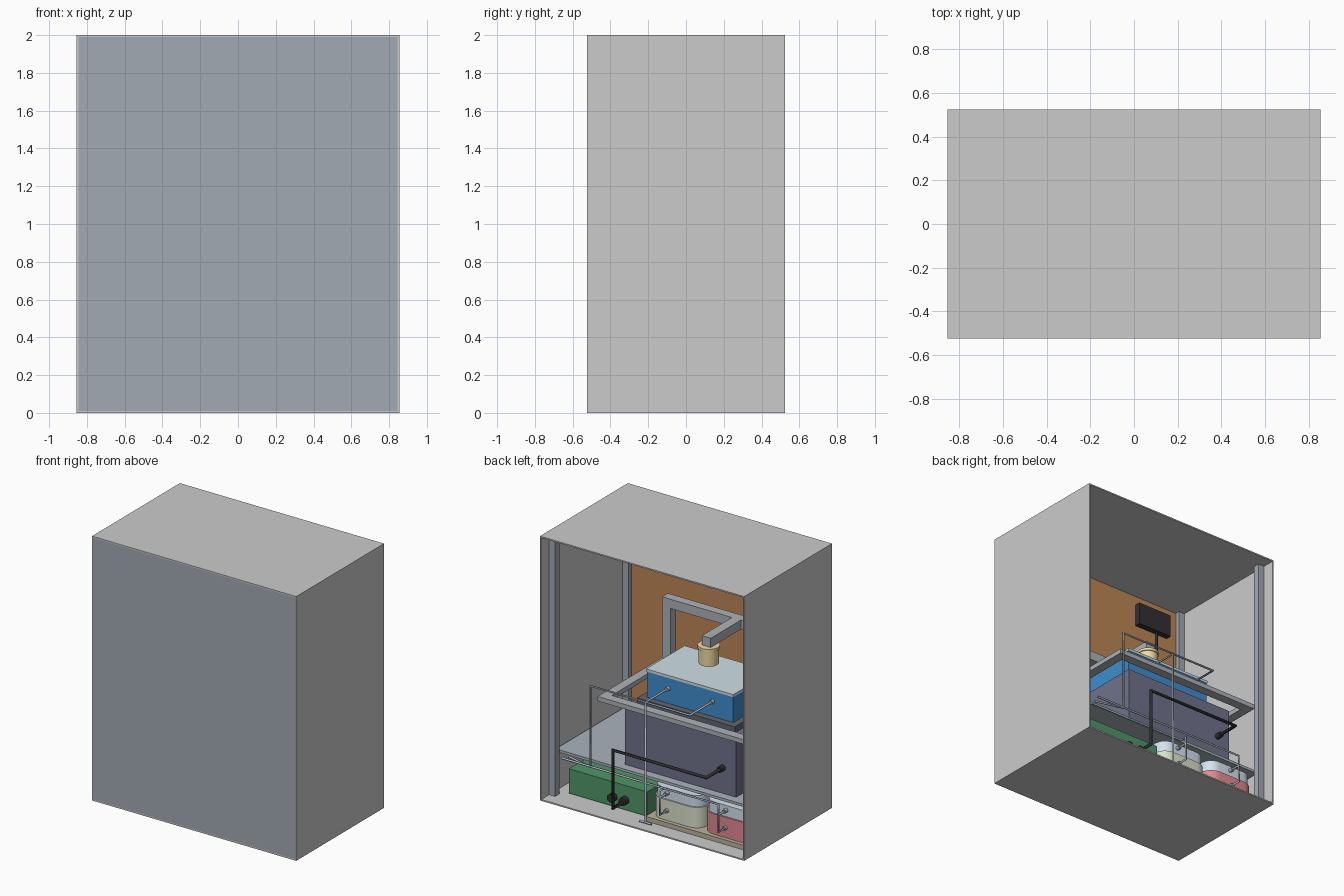
import bpy, bmesh

if "Cube" in bpy.data.objects:
    bpy.data.objects.remove(bpy.data.objects["Cube"])

MATS = {}
COLORS = {
    "slate": (0.36, 0.40, 0.45), "steel": (0.42, 0.45, 0.48), "copper": (0.50, 0.24, 0.09),
    "shelf": (0.40, 0.45, 0.50), "navy": (0.16, 0.17, 0.26), "blue": (0.05, 0.27, 0.62),
    "lid": (0.62, 0.74, 0.80), "black": (0.03, 0.03, 0.035), "charcoal": (0.12, 0.13, 0.15),
    "brass": (0.85, 0.70, 0.38), "green": (0.08, 0.30, 0.14), "sage": (0.70, 0.75, 0.60),
    "red": (0.75, 0.25, 0.29), "glass": (0.66, 0.76, 0.86), "pipe": (0.42, 0.50, 0.58),
    "wood": (0.50, 0.45, 0.33),
}


def paint(obj, color):
    if color:
        if color not in MATS:
            MATS[color] = bpy.data.materials.new(color)
            MATS[color].diffuse_color = (*COLORS[color], 1)
        obj.data.materials.append(MATS[color])


def box(name, x, y, z, color=None, round_r=0):
    """Box from (min, max) ranges, with optional rounded vertical edges."""
    bm = bmesh.new()
    bmesh.ops.create_cube(bm, size=1)
    for v in bm.verts:
        v.co = [(r[0] + r[1]) / 2 + c * (r[1] - r[0]) for r, c in zip((x, y, z), v.co)]
    if round_r:
        edges = [e for e in bm.edges if abs(e.verts[0].co.z - e.verts[1].co.z) > 1e-4]
        bmesh.ops.bevel(bm, geom=edges, offset=round_r, segments=8, profile=0.5, affect='EDGES')
    me = bpy.data.meshes.new(name)
    bm.to_mesh(me)
    bm.free()
    obj = bpy.data.objects.new(name, me)
    bpy.context.collection.objects.link(obj)
    paint(obj, color)
    if round_r:
        smooth(obj)
    return obj


def smooth(obj):
    bpy.ops.object.select_all(action='DESELECT')
    obj.select_set(True)
    bpy.context.view_layer.objects.active = obj
    bpy.ops.object.shade_smooth_by_angle()


def cylinder(name, loc, r, depth, color, along_y=False):
    bpy.ops.mesh.primitive_cylinder_add(vertices=32, radius=r, depth=depth, location=loc,
                                        rotation=(1.5708 if along_y else 0, 0, 0))
    obj = bpy.context.object
    obj.name = name
    paint(obj, color)
    smooth(obj)


def pipe(name, points, r=0.008, color="pipe"):
    cu = bpy.data.curves.new(name, 'CURVE')
    cu.dimensions = '3D'
    cu.bevel_depth, cu.bevel_resolution, cu.use_fill_caps = r, 2, True
    sp = cu.splines.new('POLY')
    sp.points.add(len(points) - 1)
    for p, co in zip(sp.points, points):
        p.co = (*co, 1)
    obj = bpy.data.objects.new(name, cu)
    bpy.context.collection.objects.link(obj)
    paint(obj, color)


# Cabinet shell, open at the back
W, D, T = 0.855, 0.525, 0.01
box("cabinet_floor", (-W, W), (-D, D), (0, T))
box("cabinet_roof", (-W, W), (-D, D), (2 - T, 2))
for side, s in (("left", -1), ("right", 1)):
    box(side + "_wall", sorted((s * W, s * (W - T))), (-D, D), (T, 2 - T))
    for end, y in (("front", (-0.50, -0.45)), ("back", (0.38, 0.43))):
        box(f"{side}_{end}_post", sorted((s * 0.845, s * 0.795)), y, (T, 2 - T), "slate")
box("front_panel", (-W + T, W - T), (-D, -D + T), (T, 2 - T), "slate")
box("inner_front_liner", (-0.795, 0.795), (-0.50, -0.485), (0.34, 2 - T), "copper")

# Shelf with dark tank
box("shelf", (-0.835, 0.835), (-0.48, 0.365), (0.315, 0.335), "shelf")
box("tank", (-0.63, 0.30), (-0.36, 0.30), (0.335, 0.78), "navy")

# Rectangular support ring
for i, y in enumerate(((-0.45, -0.38), (0.33, 0.40))):
    box(f"ring_long_bar_{i}", (-0.78, 0.46), y, (0.81, 0.845), "steel")
for i, x in enumerate(((-0.78, -0.71), (0.39, 0.46))):
    box(f"ring_short_bar_{i}", x, (-0.38, 0.33), (0.81, 0.845), "steel")
    box(f"gantry_leg_{i}", x, (-0.44, -0.37), (0.845, 1.235), "steel")

# Gantry beam, arm and press head
box("gantry_beam", (-0.78, 0.46), (-0.44, -0.37), (1.235, 1.305), "steel")
box("gantry_arm", (-0.20, -0.125), (-0.37, -0.01), (1.235, 1.305), "steel")
cylinder("press_head", (-0.163, -0.04, 1.16), 0.07, 0.12, "brass")
cylinder("press_collar", (-0.163, -0.04, 1.225), 0.077, 0.02, "brass")

# Blue chamber on a dark tray
box("chamber_tray", (-0.57, 0.25), (-0.32, 0.23), (0.78, 0.825), "charcoal")
box("chamber", (-0.52, 0.20), (-0.27, 0.18), (0.825, 1.02), "blue")
box("chamber_lid", (-0.525, 0.205), (-0.275, 0.185), (1.02, 1.04), "lid")

# Control screen with its stand
box("screen", (-0.71, -0.42), (-0.485, -0.44), (1.75, 1.92), "black")
pipe("screen_stand", [(-0.60, -0.465, 1.76), (-0.60, -0.465, 0.34)], 0.009, "black")

# Pump unit and its ports
box("pump_unit", (0.08, 0.735), (-0.22, 0.35), (0.02, 0.205), "green")
for i, x in enumerate((0.262, 0.36)):
    cylinder(f"pump_port_{i}", (x, 0.365, 0.095), 0.03, 0.05, "black", True)

# Rounded containers on a base board
box("base_board", (-0.83, 0.06), (-0.25, 0.40), (T, 0.045), "wood")
for name, x0, col in (("first", -0.38, "sage"), ("second", -0.81, "red")):
    box(name + "_container", (x0, x0 + 0.42), (-0.20, 0.37), (0.045, 0.20), col, 0.10)
    box(name + "_container_top", (x0 + 0.01, x0 + 0.41), (-0.19, 0.36), (0.20, 0.285), "glass", 0.09)

# Upper pipework feeding the chamber
Y = 0.455
pipe("upper_header", [(0.70, 0.40, 0.325), (0.48, Y, 0.325), (0.48, Y, 0.94),
                      (-0.35, Y, 0.94), (-0.35, 0.18, 0.94)])
pipe("upper_drop", [(0.02, 0.18, 0.94), (0.02, Y, 0.94), (0.02, Y, 0.03)])
pipe("drop_foot", [(0.07, Y, 0.03), (-0.03, Y, 0.03)])
for i, x in enumerate((0.02, -0.35)):
    cylinder(f"chamber_port_{i}", (x, 0.19, 0.94), 0.016, 0.03, "pipe", True)

# Lower pipework feeding the containers
pipe("lower_header", [(0.72, Y, 0.33), (-0.59, Y, 0.33), (-0.59, Y, 0.12), (-0.59, 0.36, 0.12)])
pipe("second_header", [(0.72, 0.40, 0.30), (-0.10, 0.40, 0.30), (-0.10, Y, 0.30),
                       (-0.10, Y, 0.12), (-0.10, 0.36, 0.12)])
for i, x in enumerate((-0.10, -0.59)):
    pipe(f"container_branch_{i}", [(x, Y, 0.25), (x, 0.35, 0.25)])
    for j, z in enumerate((0.25, 0.12)):
        cylinder(f"container_port_{i}_{j}", (x, 0.37, z), 0.015, 0.04, "pipe", True)

# Black hose from pump to tank
pipe("black_hose", [(0.262, 0.35, 0.09), (0.262, 0.50, 0.09), (0.262, 0.50, 0.53),
                    (-0.52, 0.50, 0.53), (-0.52, 0.30, 0.53)], 0.013, "black")
cylinder("tank_port", (-0.52, 0.32, 0.53), 0.022, 0.05, "black", True)

for m in bpy.data.materials:
    if m.users and not m.is_grease_pencil:
        m.use_nodes = True
        m.node_tree.nodes["Principled BSDF"].inputs["Base Color"].default_value = m.diffuse_color
